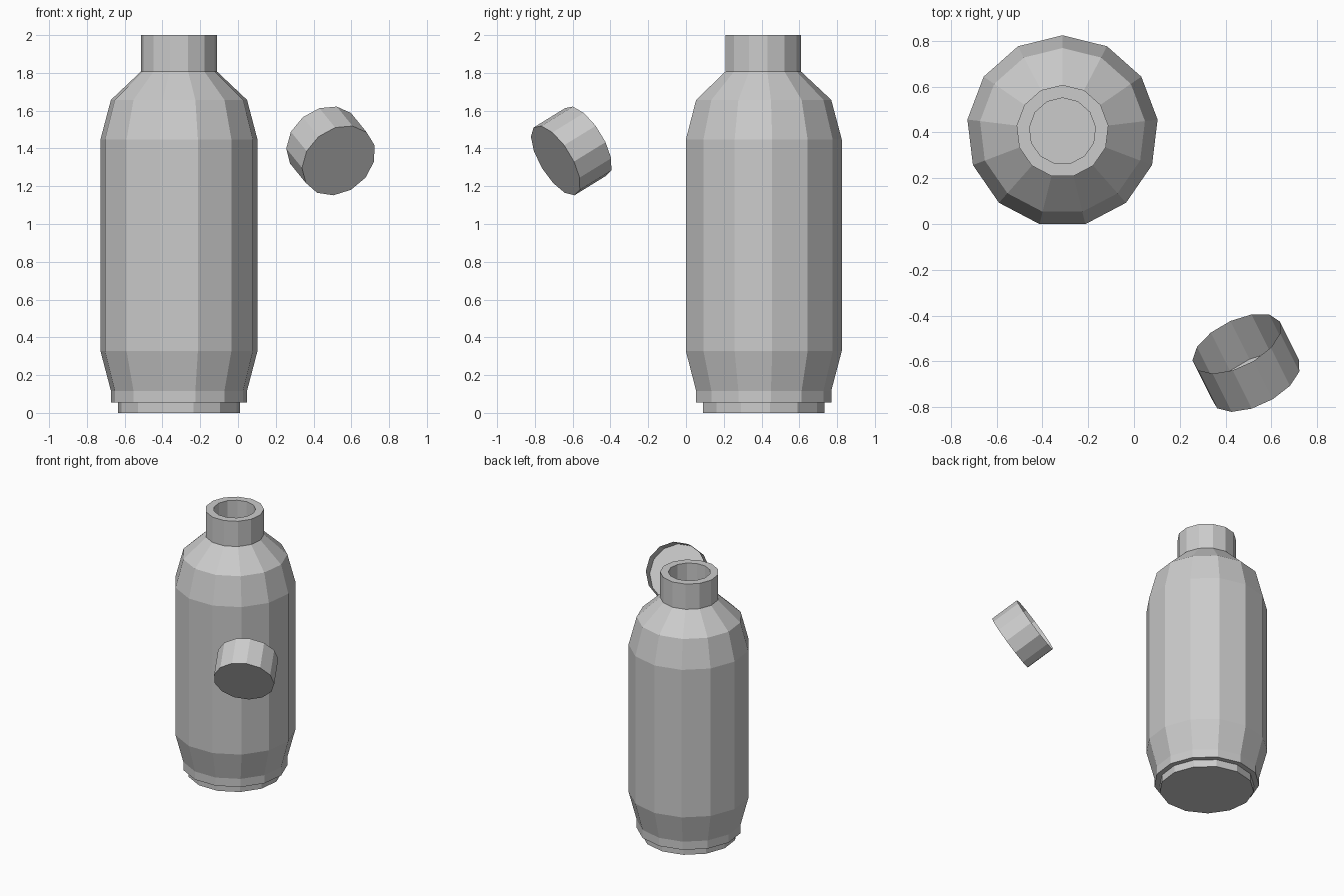
import bpy, bmesh, math
from mathutils import Matrix, Vector

if "Cube" in bpy.data.objects:
    bpy.data.objects.remove(bpy.data.objects["Cube"])

SIDES = 13


def lathe(name, profile, matrix, cap_start=True, cap_end=True):
    """Sweep (radius, height) rings around local z; a vertex lies on local +x."""
    bm = bmesh.new()
    rings = []
    for r, z in profile:
        rings.append([bm.verts.new((r * math.cos(a), r * math.sin(a), z))
                      for a in (2 * math.pi * i / SIDES for i in range(SIDES))])
    for lo, hi in zip(rings, rings[1:]):
        for i in range(SIDES):
            j = (i + 1) % SIDES
            bm.faces.new((lo[i], lo[j], hi[j], hi[i]))
    if cap_start:
        bm.faces.new(rings[0][::-1])
    if cap_end:
        bm.faces.new(rings[-1])
    bm.transform(matrix)
    mesh = bpy.data.meshes.new(name)
    bm.to_mesh(mesh)
    bm.free()
    obj = bpy.data.objects.new(name, mesh)
    bpy.context.collection.objects.link(obj)
    return obj


# Bottle: stepped foot, body, shoulder, neck and recessed mouth
bottle_profile = [(0.326, 0), (0.326, 0.055), (0.363, 0.055), (0.363, 0.117),
                  (0.4186, 0.327), (0.4186, 1.448), (0.363, 1.657),
                  (0.202, 1.808), (0.202, 2.0), (0.145, 2.0), (0.145, 1.808)]
lathe("bottle", bottle_profile,
      Matrix.Translation((-0.3125, 0.406, 0)) @ Matrix.Rotation(math.pi / 2, 4, 'Z'))

# Loose cap: thin open cup, closed end facing front and down
axis = Vector((-0.39, 0.78, 0.48)).normalized()
side = Vector((-0.028, 0.0986, -0.183))
side = (side - axis * side.dot(axis)).normalized()
frame = Matrix((side, axis.cross(side), axis)).transposed().to_4x4()
lathe("cap", [(0.211, 0), (0.211, 0.213)],
      Matrix.Translation((0.533, -0.69, 1.336)) @ frame, cap_end=False)
